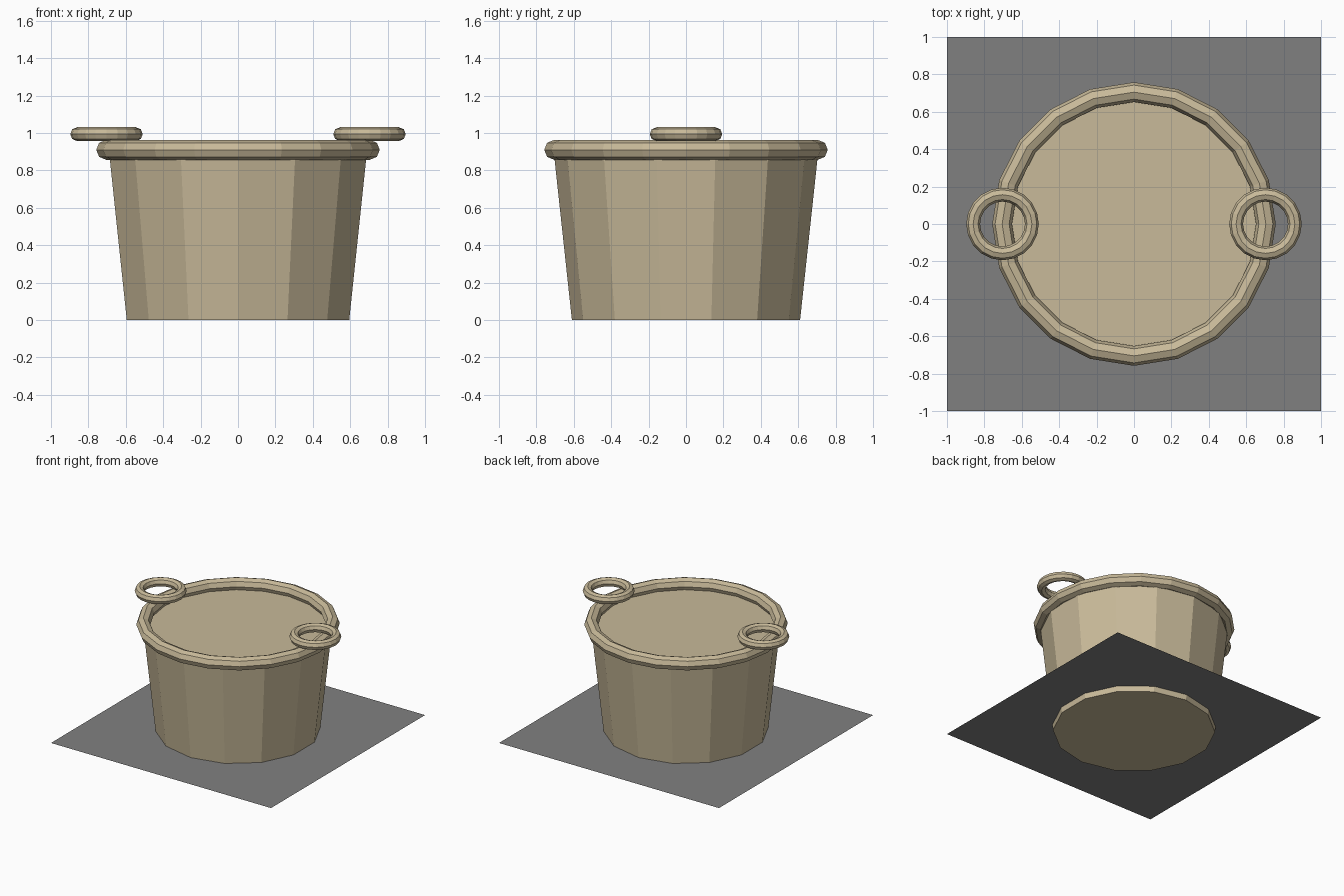
import bpy
import math
from mathutils import Matrix

cube = bpy.data.objects.get("Cube")
if cube:
    bpy.data.objects.remove(cube, do_unlink=True)


def make_material(name, color):
    mat = bpy.data.materials.new(name)
    mat.use_nodes = True
    mat.diffuse_color = color
    mat.node_tree.nodes["Principled BSDF"].inputs["Base Color"].default_value = color
    return mat


beige = make_material("beige", (0.58, 0.49, 0.32, 1))
grey = make_material("grey", (0.216, 0.216, 0.216, 1))


def finish(name, mat):
    obj = bpy.context.object
    obj.name = name
    obj.data.materials.append(mat)
    return obj


def ring(name, location, radius, thickness):
    """Low-poly ring with an octagonal section."""
    bpy.ops.mesh.primitive_torus_add(
        location=location, major_radius=radius, minor_radius=thickness,
        major_segments=20, minor_segments=8)
    return finish(name, beige)


# Square ground sheet, crossed by the base of the pot
bpy.ops.mesh.primitive_plane_add(size=2, location=(0, 0, 0.045))
finish("base_sheet", grey)

# Tapered pot body, closed at both ends, with a corner facing front and back
HEIGHT = 0.88
bpy.ops.mesh.primitive_cone_add(
    vertices=14, radius1=0.61, radius2=0.705, depth=HEIGHT,
    location=(0, 0, HEIGHT / 2))
finish("pot_body", beige)

# Thick rim and the two flat ring handles
ring("rim", (0, 0, 0.91), 0.705, 0.053)
for side, name in ((1, "left_handle"), (-1, "right_handle")):
    ring(name, (side * 0.703, 0, 0.994), 0.157, 0.037)
